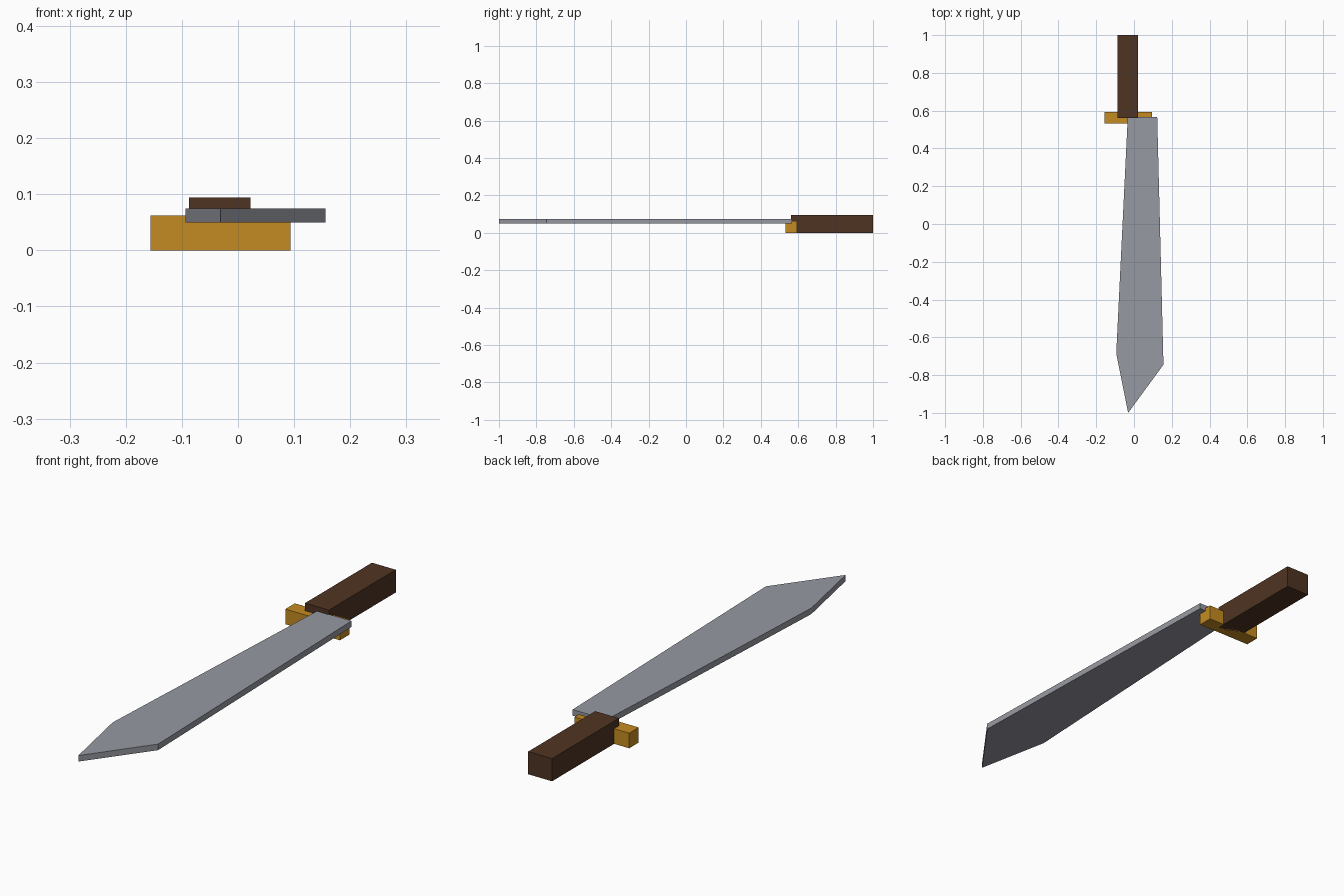
import bpy
import bmesh

if "Cube" in bpy.data.objects:
    bpy.data.objects.remove(bpy.data.objects["Cube"])


def material(name, rgb):
    mat = bpy.data.materials.new(name)
    mat.diffuse_color = (*rgb, 1)
    mat.use_nodes = True
    mat.node_tree.nodes["Principled BSDF"].inputs["Base Color"].default_value = mat.diffuse_color
    return mat


def slab(name, outline, z0, z1, mat):
    """Extrude a counter-clockwise flat outline from z0 up to z1."""
    bm = bmesh.new()
    face = bm.faces.new([bm.verts.new((x, y, z0)) for x, y in outline])
    top = bmesh.ops.extrude_face_region(bm, geom=[face])["geom"]
    verts = [v for v in top if isinstance(v, bmesh.types.BMVert)]
    bmesh.ops.translate(bm, verts=verts, vec=(0, 0, z1 - z0))
    bmesh.ops.recalc_face_normals(bm, faces=bm.faces)
    mesh = bpy.data.meshes.new(name)
    bm.to_mesh(mesh)
    bm.free()
    mesh.materials.append(mat)
    obj = bpy.data.objects.new(name, mesh)
    bpy.context.collection.objects.link(obj)
    return obj


def rect(x0, x1, y0, y1):
    return [(x0, y0), (x1, y0), (x1, y1), (x0, y1)]


steel = material("steel grey", (0.31, 0.32, 0.36))
brass = material("brass gold", (0.56, 0.26, 0.016))
wood = material("dark brown wood", (0.078, 0.034, 0.016))

# Wide blade with an angled tip
slab("blade", [(-0.031, -1.0), (0.156, -0.745), (0.123, 0.566),
               (-0.033, 0.566), (-0.094, -0.685)], 0.05, 0.075, steel)
# Cross guard
slab("guard", rect(-0.156, 0.094, 0.532, 0.594), 0.0, 0.0625, brass)
# Square grip
slab("handle", rect(-0.087, 0.022, 0.5625, 1.0), 0.0, 0.094, wood)
